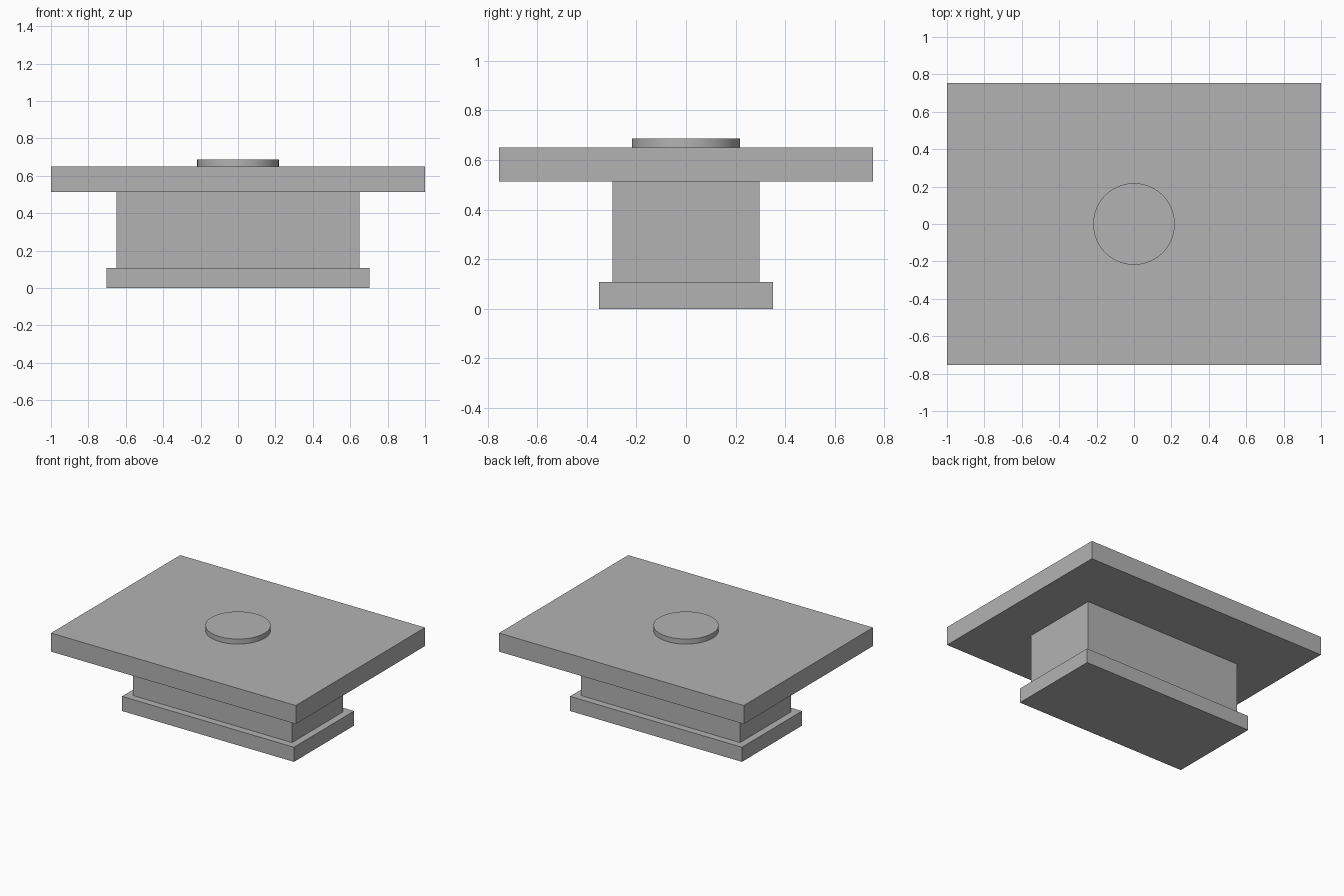
import bpy

if "Cube" in bpy.data.objects:
    bpy.data.objects.remove(bpy.data.objects["Cube"], do_unlink=True)

# One plain grey for every part
grey = bpy.data.materials.new("plain_grey")
grey.use_nodes = True
colour = (0.45, 0.45, 0.45, 1)
grey.diffuse_color = colour
grey.node_tree.nodes["Principled BSDF"].inputs["Base Color"].default_value = colour


def block(name, width, depth, bottom, top):
    bpy.ops.mesh.primitive_cube_add(size=1, location=(0, 0, (bottom + top) / 2))
    part = bpy.context.object
    part.name = name
    part.scale = (width, depth, top - bottom)
    bpy.ops.object.transform_apply(location=False, rotation=False, scale=True)
    part.data.materials.append(grey)
    return part


# Levels where the stacked parts meet
base_top, column_top, slab_top, disc_top = 0.108, 0.513, 0.65, 0.687

block("base_plinth", 1.405, 0.70, 0, base_top)
block("pedestal", 1.30, 0.595, base_top, column_top)
block("table_slab", 2, 1.507, column_top, slab_top)

# Round disc on the slab
bpy.ops.mesh.primitive_cylinder_add(
    vertices=96, radius=0.218, depth=disc_top - slab_top,
    location=(0, 0, (slab_top + disc_top) / 2))
disc = bpy.context.object
disc.name = "top_disc"
disc.data.materials.append(grey)
bpy.ops.object.shade_smooth_by_angle()
